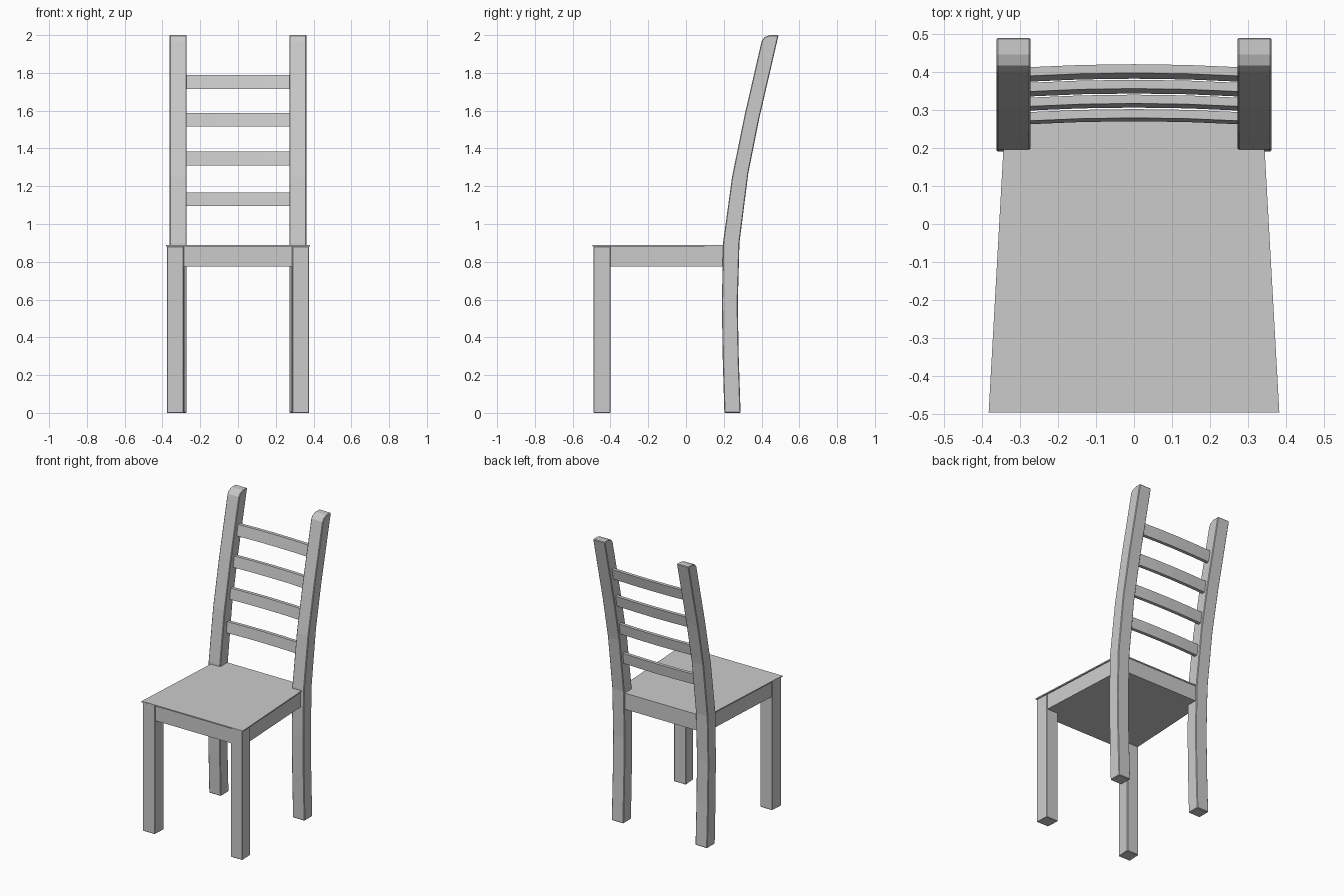
import bpy, bmesh

if "Cube" in bpy.data.objects:
    bpy.data.objects.remove(bpy.data.objects["Cube"])


def extrude(name, pts, vec, bevel=0.0):
    """Closed planar outline pushed along vec into a solid."""
    bm = bmesh.new()
    face = bm.faces.new([bm.verts.new(p) for p in pts])
    res = bmesh.ops.extrude_face_region(bm, geom=[face])
    bmesh.ops.translate(bm, vec=vec, verts=[g for g in res["geom"] if isinstance(g, bmesh.types.BMVert)])
    bmesh.ops.recalc_face_normals(bm, faces=bm.faces)
    me = bpy.data.meshes.new(name)
    bm.to_mesh(me)
    bm.free()
    ob = bpy.data.objects.new(name, me)
    bpy.context.collection.objects.link(ob)
    if bevel:
        mod = ob.modifiers.new("soft_edges", "BEVEL")
        mod.width, mod.segments = bevel, 1
        mod.limit_method, mod.angle_limit = "ANGLE", 1.0
    return ob


def mirror(ob):
    ob.modifiers.new("mirror", "MIRROR")


def trapezoid(wf, wb, yf, yb, z):
    return [(-wf, yf, z), (wf, yf, z), (wb, yb, z), (-wb, yb, z)]


# Seat: thin top over a solid frame
extrude("seat", trapezoid(0.382, 0.339, -0.495, 0.274, 0.88), (0, 0, 0.008))
extrude("seat_frame", trapezoid(0.371, 0.332, -0.484, 0.27, 0.775), (0, 0, 0.105))

# Front legs follow the taper of the seat
leg = [(0.287, -0.49, 0), (0.377, -0.49, 0), (0.372, -0.40, 0), (0.282, -0.40, 0)]
mirror(extrude("front_leg", leg, (0, 0, 0.88), 0.003))

# Back posts: one curved side profile (y, z) from floor to rounded top
profile = [(0.203, 0), (0.194, 0.3), (0.19, 0.58), (0.196, 0.9), (0.244, 1.25),
           (0.31, 1.575), (0.394, 1.94), (0.401, 1.97), (0.416, 1.99), (0.445, 2.0),
           (0.49, 2.0), (0.388, 1.56), (0.33, 1.27), (0.283, 0.9), (0.274, 0.58),
           (0.279, 0.3), (0.289, 0)]
mirror(extrude("back_post", [(0.272, y, z) for y, z in profile], (0.09, 0, 0), 0.004))

# Back slats: bowed strips leaning with the posts
for i, (y, z) in enumerate([(0.262, 1.095), (0.298, 1.31), (0.335, 1.515), (0.374, 1.715)]):
    xs = [-0.28, -0.14, 0, 0.14, 0.28]
    bow = [0.008 * (1 - (x / 0.28) ** 2) for x in xs]
    front = [(x, y + b, z) for x, b in zip(xs, bow)]
    back = [(x, y + b + 0.023, z) for x, b in zip(xs, bow)]
    extrude(f"back_slat_{i + 1}", front + back[::-1], (0, 0.009 + 0.002 * i, 0.073))
